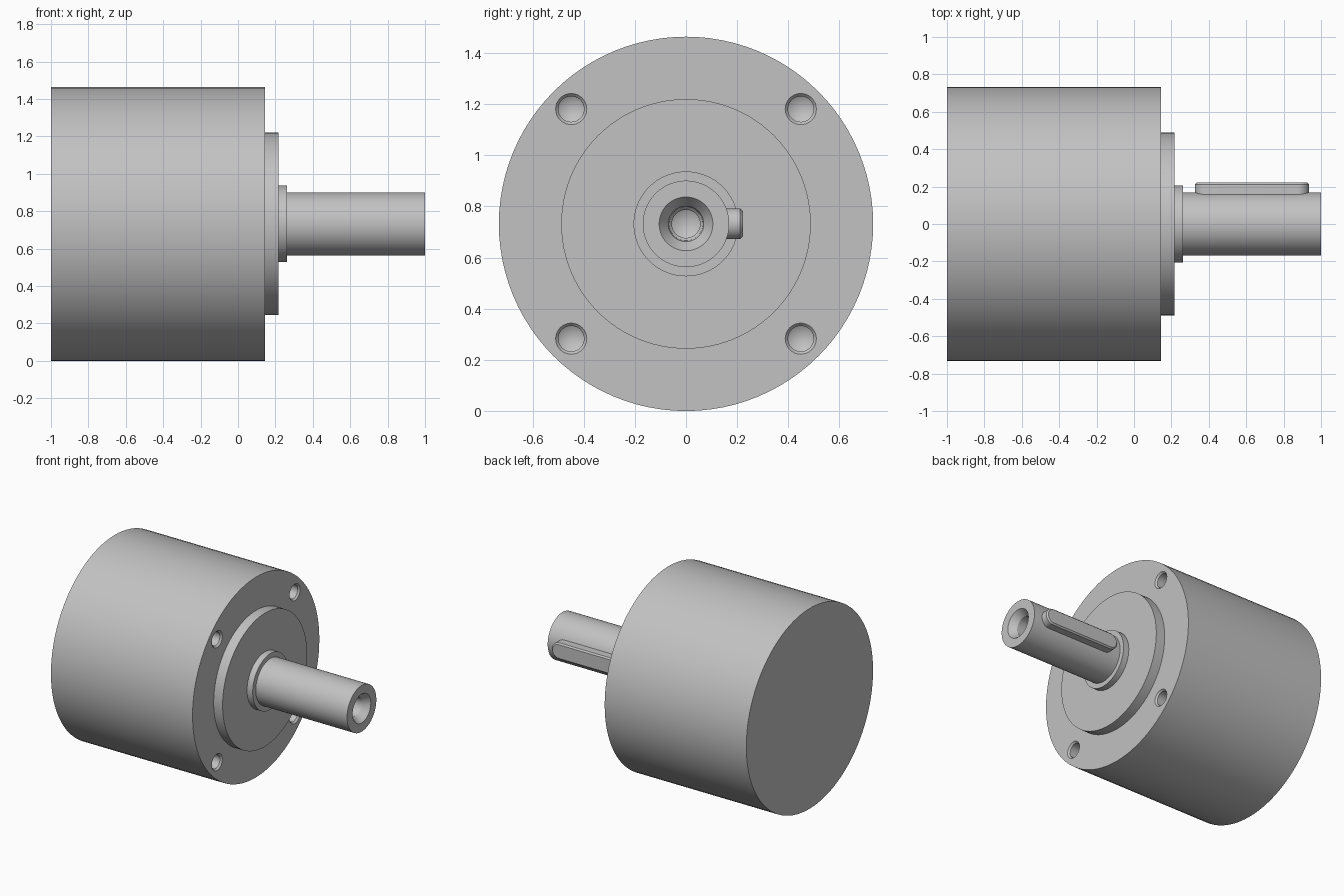
import bpy, bmesh, math
from mathutils import Vector

AXIS_Z = 0.732
SEGMENTS = 96

# Remove the default cube only
if "Cube" in bpy.data.objects:
    bpy.data.objects.remove(bpy.data.objects["Cube"], do_unlink=True)

# Single grey metal
steel = bpy.data.materials.new("grey_steel")
steel.use_nodes = True
colour = (0.54, 0.54, 0.54, 1)
steel.diffuse_color = colour
steel.node_tree.nodes["Principled BSDF"].inputs["Base Color"].default_value = colour


def finish(name, bm):
    """Turn a bmesh into a linked object with the steel material."""
    bmesh.ops.recalc_face_normals(bm, faces=bm.faces)
    mesh = bpy.data.meshes.new(name)
    bm.to_mesh(mesh)
    bm.free()
    mesh.materials.append(steel)
    obj = bpy.data.objects.new(name, mesh)
    bpy.context.collection.objects.link(obj)
    return obj


def lathe(bm, profile, y=0, z=AXIS_Z, segments=SEGMENTS):
    """Revolve (x, radius) points about a line parallel to x."""
    rings = []
    for x, r in profile:
        if r == 0:
            rings.append([bm.verts.new((x, y, z))] * segments)
        else:
            angles = [math.tau * i / segments for i in range(segments)]
            rings.append([bm.verts.new((x, y + r * math.cos(a), z + r * math.sin(a)))
                          for a in angles])
    for a, b in zip(rings, rings[1:]):
        for i in range(segments):
            j = (i + 1) % segments
            bm.faces.new(list(dict.fromkeys((a[i], a[j], b[j], b[i]))))


def turned_part(name, profile):
    bm = bmesh.new()
    lathe(bm, profile)
    return finish(name, bm)


# Housing with raised centring flange
housing = turned_part("housing", [(-1, 0), (-1, 0.732), (0.145, 0.732),
                                  (0.145, 0.488), (0.217, 0.488), (0.217, 0)])

# Four countersunk mounting holes with drill-point bottoms
bm = bmesh.new()
for sy in (-1, 1):
    for sz in (-1, 1):
        lathe(bm, [(0.165, 0), (0.165, 0.061), (0.145, 0.061), (0.133, 0.05),
                   (-0.06, 0.05), (-0.09, 0)],
              y=0.449 * sy, z=AXIS_Z + 0.449 * sz, segments=32)
drill = finish("mounting_hole_cutter", bm)
drill.hide_render = True
cut = housing.modifiers.new("mounting_holes", "BOOLEAN")
cut.object = drill
cut.solver = "EXACT"
bpy.context.view_layer.objects.active = housing
bpy.ops.object.modifier_apply(modifier=cut.name)
bpy.data.objects.remove(drill, do_unlink=True)

# Shaft collar, and shaft with a stepped centre bore
collar = turned_part("shaft_collar", [(0.21, 0), (0.21, 0.205), (0.262, 0.205), (0.262, 0)])
shaft = turned_part("output_shaft", [(0.25, 0), (0.25, 0.169), (1, 0.169), (1, 0.105),
                                     (0.95, 0.069), (0.8, 0.066), (0.788, 0.055),
                                     (0.55, 0.055), (0.52, 0)])

# Round-ended key on the back side of the shaft
bm = bmesh.new()
HALF, STEPS = 0.06, 16
outline = []
for end, cx in ((1, 0.875), (-1, 0.385)):
    for i in range(STEPS + 1):
        a = math.pi * (i / STEPS - 0.5) + (0 if end > 0 else math.pi)
        outline.append((cx, Vector((math.cos(a), math.sin(a)))))
layers = []
for y, r in ((0.10, HALF), (0.212, HALF), (0.222, HALF - 0.01)):
    layers.append([bm.verts.new((cx + r * d.x, y, AXIS_Z + r * d.y)) for cx, d in outline])
for a, b in zip(layers, layers[1:]):
    for i in range(len(a)):
        j = (i + 1) % len(a)
        bm.faces.new((a[i], a[j], b[j], b[i]))
bm.faces.new(layers[0])
bm.faces.new(layers[-1])
key = finish("shaft_key", bm)

# Smooth round surfaces, sharp machined edges
bpy.ops.object.select_all(action="DESELECT")
for part in (housing, collar, shaft, key):
    part.select_set(True)
bpy.context.view_layer.objects.active = housing
bpy.ops.object.shade_smooth_by_angle(angle=math.radians(25))
